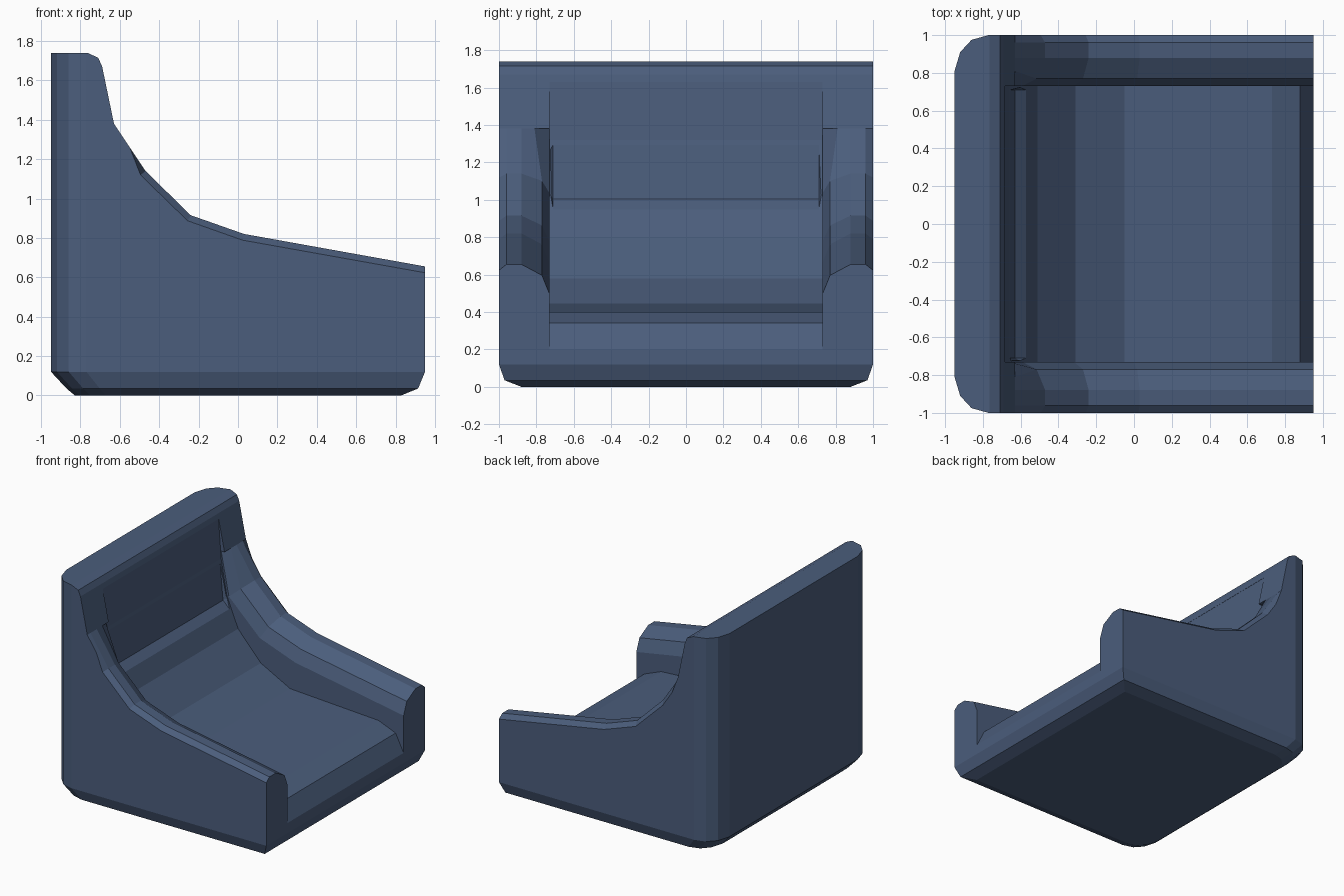
import bpy, bmesh

if "Cube" in bpy.data.objects:
    bpy.data.objects.remove(bpy.data.objects["Cube"])


def make_object(name, rings):
    """Skin a list of equal-length rings into a closed solid."""
    bm = bmesh.new()
    loops = [[bm.verts.new(p) for p in ring] for ring in rings]
    n = len(loops[0])
    for a, b in zip(loops, loops[1:]):
        for i in range(n):
            j = (i + 1) % n
            bm.faces.new((a[i], a[j], b[j], b[i]))
    bm.faces.new(loops[0][::-1])
    bm.faces.new(loops[-1])
    bmesh.ops.recalc_face_normals(bm, faces=bm.faces)
    mesh = bpy.data.meshes.new(name)
    bm.to_mesh(mesh)
    bm.free()
    ob = bpy.data.objects.new(name, mesh)
    bpy.context.collection.objects.link(ob)
    return ob


def prism(name, profile, half):
    return make_object(name, [[(x, y, z) for x, z in profile] for y in (-half, half)])


def carve(body, cutter):
    cutter.hide_render = True
    mod = body.modifiers.new("carve", 'BOOLEAN')
    mod.operation, mod.solver, mod.object = 'DIFFERENCE', 'EXACT', cutter
    bpy.context.view_layer.objects.active = body
    bpy.ops.object.modifier_apply(modifier=mod.name)
    bpy.data.objects.remove(cutter)


# Solid block: plan outline with rounded back corners, tucked in at the base
half_plan = [(0.95, 1), (-0.77, 1), (-0.86, 0.975), (-0.92, 0.91), (-0.95, 0.81)]
plan = half_plan + [(x, -y) for x, y in reversed(half_plan)]
levels = [(0, 0.873, 0.88, 0), (0.035, 0.94, 0.97, 0.022), (0.12, 1, 1, 0), (1.74, 1, 1, 0)]
chair = make_object("armchair_body",
                    [[(x * sx + dx, y * sy, z) for x, y in plan] for z, sx, sy, dx in levels])

# Front of the backrest above the arms
carve(chair, prism("back_cutter", [(-0.5, 1.3), (-0.63, 1.38), (-0.69, 1.67), (-0.71, 1.715),
                                   (-0.77, 1.742), (-0.77, 2), (1.2, 2), (1.2, 1.3)], 1.2))

# Sweeping arm tops with a rounded cross-section
# stations: x, z, and normal of the arm top line
stations = [(1.05, 0.637, 0.17, 0.98), (0.03, 0.82, 0.22, 0.97),
            (-0.24, 0.915, 0.5, 0.86), (-0.47, 1.14, 0.76, 0.65)]
# section: y, depth under the top line, y and depth at the upper end
section = [(1.04, 0.065, 1.04, 0), (0.96, 0, 0.96, 0), (0.88, 0, 0.88, 0),
           (0.77, 0.06, 0.81, 0), (0.73, 0.16, 0.73, 0.03), (0.71, 0.21, 0.71, 0.033)]


def arm_ring(y, d, y_end, d_end, side):
    pts = []
    for i, (x, z, nx, nz) in enumerate(stations):
        pts.append((x if i == 0 else x - d * nx, side * y, z - d * nz))
    return pts + [(-0.63 - d_end, side * y_end, 1.38), (1.05, side * y_end, 1.38)]


carve(chair, make_object("arm_cutter", [arm_ring(*s, 1) for s in section]
                         + [arm_ring(*s, -1) for s in reversed(section)]))

# Curved seat and back recess between the arms
carve(chair, prism("seat_cutter", [(1.0, 0.1), (0.88, 0.34), (0.73, 0.4), (-0.05, 0.445),
                                   (-0.31, 0.58), (-0.51, 0.8), (-0.61, 1.04), (-0.66, 1.32),
                                   (-0.683, 1.63), (-0.6, 1.66), (1.1, 1.66), (1.1, 0.1)], 0.73))

# Upholstery colour
mat = bpy.data.materials.new("blue_fabric")
mat.diffuse_color = (0.07, 0.11, 0.2, 1)
mat.use_nodes = True
mat.node_tree.nodes["Principled BSDF"].inputs["Base Color"].default_value = mat.diffuse_color
chair.data.materials.clear()
chair.data.materials.append(mat)
